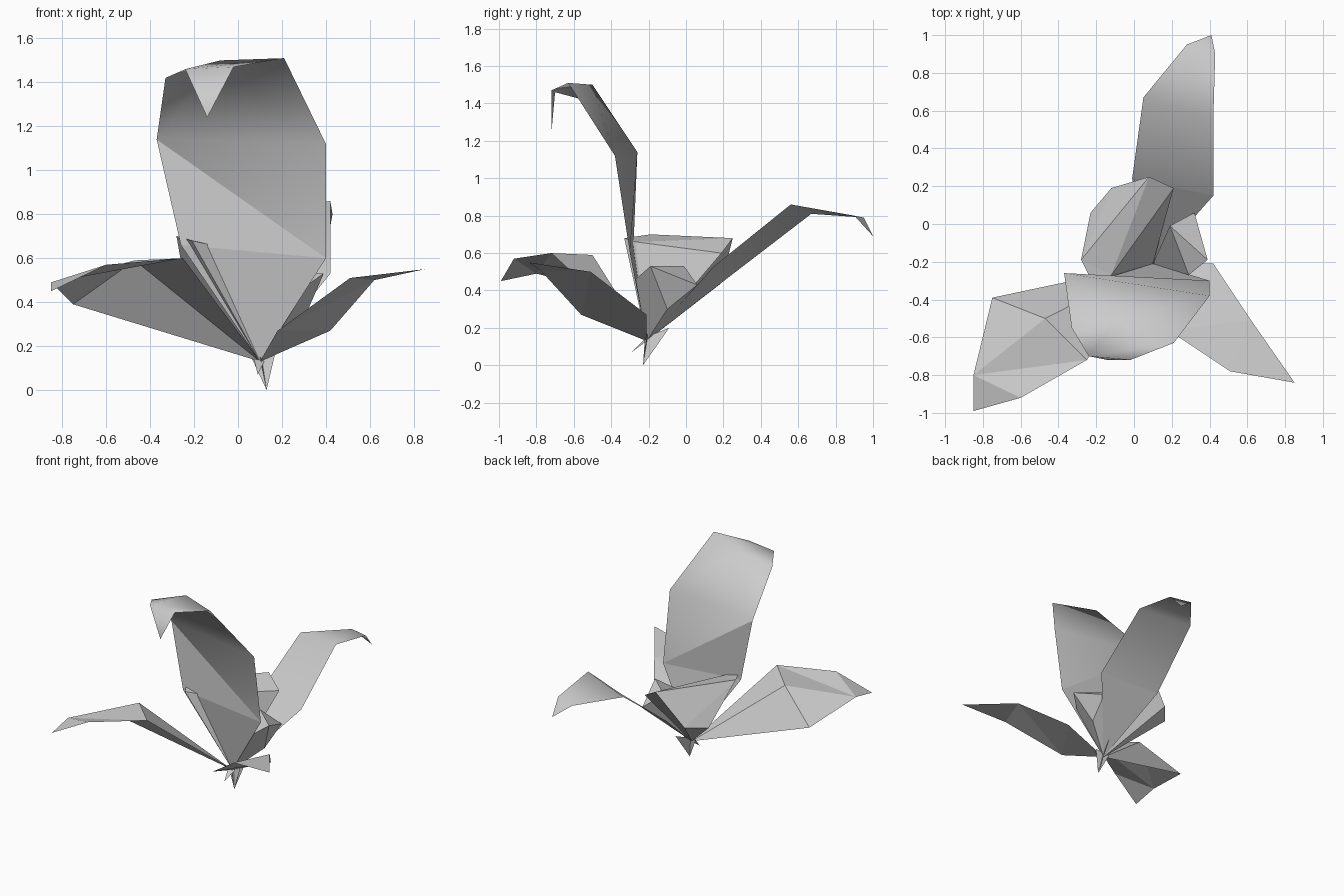
import bpy
import bmesh

# Remove the default cube
default_cube = bpy.data.objects.get("Cube")
if default_cube:
    bpy.data.objects.remove(default_cube, do_unlink=True)

# One plain material for the whole flower
GREY = (.6, .6, .6, 1)
petal_grey = bpy.data.materials.new("petal_grey")
petal_grey.use_nodes = True
petal_grey.diffuse_color = GREY
for node in petal_grey.node_tree.nodes:
    if node.type == 'BSDF_PRINCIPLED':
        node.inputs["Base Color"].default_value = GREY

# Point where every petal is attached
BASE = (.1, -.21, .13)


def next_step(row, index):
    """Position along a row of its next point, or a large value at its end."""
    if index + 1 >= len(row):
        return float("inf")
    return (index + 1) / (len(row) - 1)


def bridge_rows(bm, lower, upper):
    """Fill the strip between two rows of points with triangles."""
    low = up = 0
    while low + 1 < len(lower) or up + 1 < len(upper):
        if next_step(lower, low) <= next_step(upper, up):
            bm.faces.new((lower[low], lower[low + 1], upper[up]))
            low += 1
        else:
            bm.faces.new((lower[low], upper[up + 1], upper[up]))
            up += 1


def fan(bm, centre, points):
    """Triangles from one centre to a chain of points."""
    for first, second in zip(points, points[1:]):
        bm.faces.new((centre, first, second))


def finish(name, bm, smooth_from=None):
    """Turn the bmesh into a named object with the petal material."""
    bm.faces.ensure_lookup_table()
    if smooth_from is not None:
        for face in bm.faces[smooth_from:]:
            face.smooth = True
    bmesh.ops.recalc_face_normals(bm, faces=bm.faces)
    mesh = bpy.data.meshes.new(name)
    bm.to_mesh(mesh)
    bm.free()
    mesh.materials.append(petal_grey)
    flower_part = bpy.data.objects.new(name, mesh)
    bpy.context.scene.collection.objects.link(flower_part)
    return flower_part


def petal(name, *rows, cupped=False, smooth_from=None):
    """Loft a petal from the base through rows running left to right."""
    bm = bmesh.new()
    base = bm.verts.new(BASE)
    rings = [[base]]
    for row in rows:
        rings.append([bm.verts.new(point) for point in row])
    for lower, upper in zip(rings, rings[1:]):
        bridge_rows(bm, lower, upper)
    if cupped:
        # Close the folded sides down to the base
        fan(bm, base, [ring[0] for ring in rings[1:]])
        fan(bm, base, [ring[-1] for ring in rings[1:]])
        fan(bm, base, rings[-1])
    return finish(name, bm, smooth_from)


# Tall upright petal with its tip curling forward
petal("tall_petal",
      [(-.26, -.28, .66), (.4, -.3, .6)],
      [(-.37, -.26, 1.14), (.4, -.38, 1.12)],
      [(-.33, -.55, 1.42), (-.08, -.5, 1.5), (.21, -.63, 1.51)],
      [(-.24, -.7, 1.46), (-.02, -.72, 1.47)],
      [(-.14, -.72, 1.24)],
      smooth_from=2)

# Wide drooping petal on the front right
petal("front_right_petal",
      [(-.75, -.39, .39), (-.47, -.5, .59), (-.25, -.72, .6)],
      [(-.85, -.8, .49), (-.6, -.92, .57)],
      [(-.85, -.99, .45)])

# Narrow petal on the front left
petal("front_left_petal",
      [(.42, -.21, .27), (.18, -.56, .27)],
      [(.62, -.51, .5), (.51, -.78, .51)],
      [(.85, -.84, .55)])

# Long petal reaching backward
petal("back_petal",
      [(-.01, .24, .48), (.42, .15, .53)],
      [(.05, .67, .81), (.42, .56, .86)],
      [(.28, .95, .79), (.43, .9, .8)],
      [(.41, 1, .69)],
      smooth_from=1)

# Two inner petals folded over into cups
petal("large_inner_petal",
      [(-.23, .06, .42), (-.12, .19, .44)],
      [(-.28, -.19, .7), (.08, .25, .68)],
      [(-.21, -.33, .68), (-.12, -.27, .66), (.21, .19, .6)],
      cupped=True)
petal("small_inner_petal",
      [(.29, -.1, .3), (.32, .06, .43)],
      [(.39, -.19, .53), (.19, -.01, .53)],
      [(.29, -.27, .46)],
      cupped=True)


def stem_blade(name, tip, left, right):
    """A single pointed sliver at the foot of the flower."""
    bm = bmesh.new()
    bm.faces.new([bm.verts.new(point) for point in (tip, left, right)])
    return finish(name, bm)


# Pointed foot made of crossing slivers
FOOT = (.13, -.23, 0)
stem_blade("foot_front", FOOT, (.06, -.2, .15), (.17, -.21, .17))
stem_blade("foot_side", FOOT, (.1, -.22, .15), (.15, -.09, .2))
stem_blade("foot_spur", (.09, -.29, .07), (.07, -.21, .15), (.12, -.21, .13))
